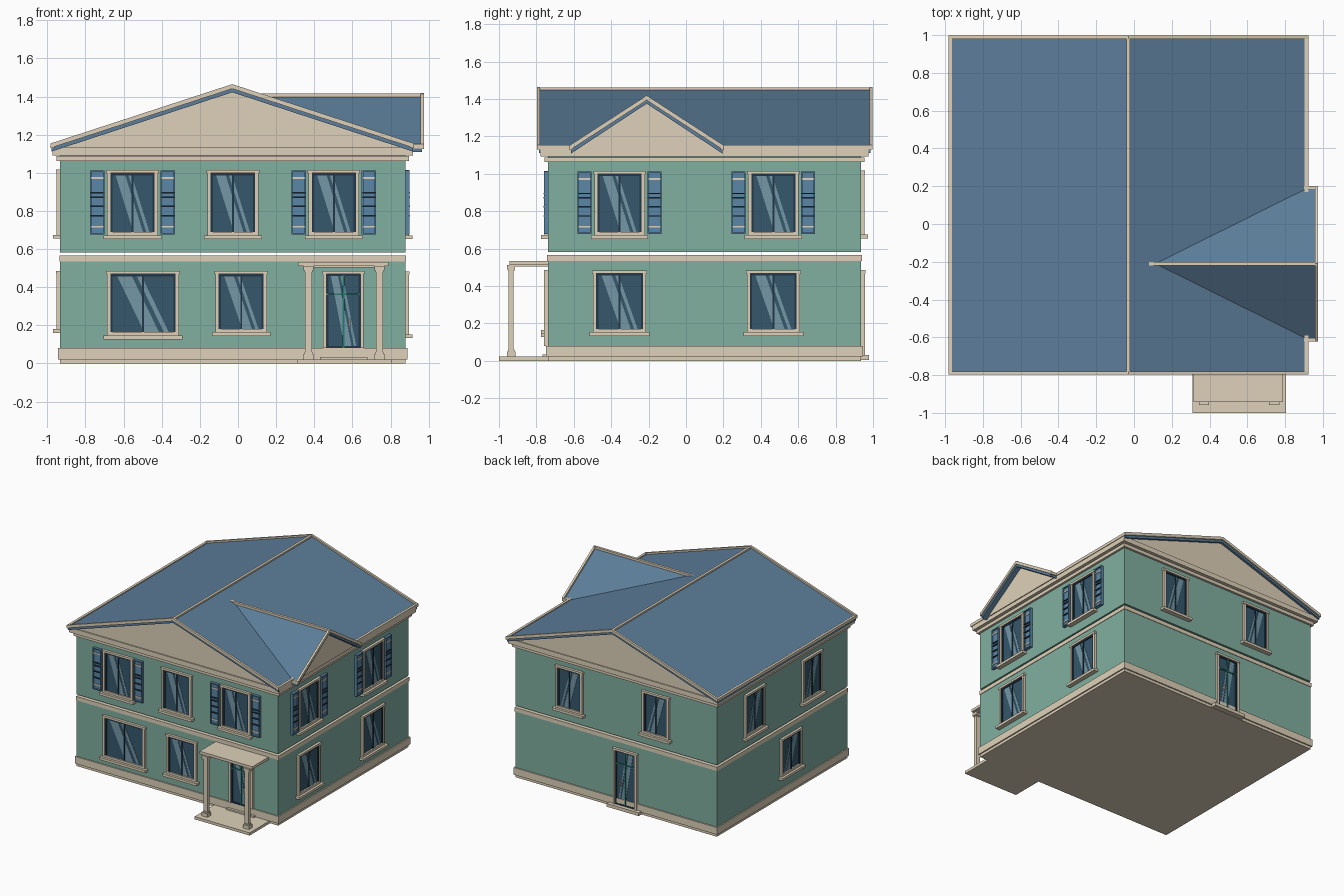
import bpy, bmesh

if "Cube" in bpy.data.objects:
    bpy.data.objects.remove(bpy.data.objects["Cube"])

X0, X1, Y0, Y1 = -0.933, 0.878, -0.738, 0.936      # wall outline


def mat(name, r, g, b):
    m = bpy.data.materials.new(name)
    m.diffuse_color = [(c / 255) ** 2.2 for c in (r, g, b)] + [1]
    m.use_nodes = True
    m.node_tree.nodes["Principled BSDF"].inputs["Base Color"].default_value = m.diffuse_color
    return m


TEAL = mat("teal_wall", 128, 173, 159)
CREAM = mat("cream_trim", 221, 208, 184)
ROOF = mat("roof_blue", 92, 124, 152)
SHUT = mat("shutter_blue", 92, 134, 166)
DARK = mat("dark_frame", 38, 58, 74)
GLASS = mat("glass", 56, 88, 108)
SHINE = mat("glass_shine", 116, 150, 166)
GREEN = mat("door_green", 45, 120, 110)

# local (u, depth, z) to world, one mapping per wall
SIDES = {
    "front": lambda u, d, z: (u, Y0 - d, z),
    "back": lambda u, d, z: (u, Y1 + d, z),
    "left": lambda u, d, z: (X0 - d, u, z),
    "right": lambda u, d, z: (X1 + d, u, z),
}
along_y = lambda u, d, z: (u, d, z)
along_x = lambda u, d, z: (d, u, z)


def solids(name, parts, m, f=along_y):
    """parts: (profile of (u, z) points, depth0, depth1), joined in one object."""
    bm = bmesh.new()
    for prof, d0, d1 in parts:
        a = [bm.verts.new(f(u, d0, z)) for u, z in prof]
        b = [bm.verts.new(f(u, d1, z)) for u, z in prof]
        bm.faces.new(a)
        bm.faces.new(b[::-1])
        for i in range(len(a)):
            j = (i + 1) % len(a)
            bm.faces.new((a[j], a[i], b[i], b[j]))
    bmesh.ops.recalc_face_normals(bm, faces=bm.faces[:])
    me = bpy.data.meshes.new(name)
    bm.to_mesh(me)
    bm.free()
    me.materials.append(m)
    ob = bpy.data.objects.new(name, me)
    bpy.context.collection.objects.link(ob)
    return ob


def rect(u0, u1, z0, z1, d0, d1):
    return ([(u0, z0), (u1, z0), (u1, z1), (u0, z1)], d0, d1)


def ring(u0, u1, z0, z1, w, d0, d1, ear=0.0):
    return [rect(u0, u0 + w, z0, z1 - w, d0, d1), rect(u1 - w, u1, z0, z1 - w, d0, d1),
            rect(u0 + w, u1 - w, z0, z0 + w, d0, d1),
            rect(u0 - ear, u1 + ear, z1 - w, z1, d0, d1 + ear / 2)]


def around(name, z0, z1, g, m):
    solids(name, [rect(X0 - g, X1 + g, z0, z1, Y0 - g, Y1 + g)], m)


def glazing(name, f, u0, u1, z0, z1):
    """Pane with dark frame and two diagonal reflections."""
    solids(name + "_glass", [rect(u0, u1, z0, z1, -0.005, 0.005)], GLASS, f)
    solids(name + "_sash", ring(u0, u1, z0, z1, 0.012, 0, 0.012), DARK, f)
    a, b, w = u0 + 0.012, z0 + 0.012, u1 - u0 - 0.024
    t = z1 - 0.012
    bands = [([(a + p * w, t), (a + q * w, t), (a + (q + .45) * w, b), (a + (p + .45) * w, b)],
              0, 0.007) for p, q in ((0.08, 0.32), (0.40, 0.48))]
    solids(name + "_shine", bands, SHINE, f)


def shutter(name, f, u0, u1, z0, z1):
    solids(name + "_panel", [rect(u0, u1, z0, z1, 0, 0.013)], SHUT, f)
    solids(name + "_border", ring(u0, u1, z0, z1, 0.008, 0, 0.022), SHUT, f)
    solids(name + "_slats", [rect(u0, u1, z0 + k * (z1 - z0), z0 + k * (z1 - z0) + 0.007, 0, 0.023)
                             for k in (0.28, 0.43, 0.57, 0.64)], DARK, f)
    solids(name + "_rails", [rect(u0 + 0.006, u1 - 0.006, z, z + 0.01, 0, 0.018)
                             for z in (z0 + 0.035, z1 - 0.045)], CREAM, f)


def window(side, tag, u0, u1, z0, z1, shutters=False):
    f, name = SIDES[side], f"{side}_window_{tag}"
    glazing(name, f, u0 + 0.016, u1 - 0.016, z0, z1 - 0.016)
    c = (u0 + u1) / 2
    solids(name + "_mullion", [rect(c - .005, c + .005, z0, z1 - .02, 0, 0.012)], DARK, f)
    solids(name + "_casing", ring(u0, u1, z0, z1, 0.017, 0, 0.018, 0.005), CREAM, f)
    solids(name + "_sill", [rect(u0 - .018, u1 + .018, z0 - .02, z0, 0, .037)], CREAM, f)
    if shutters:
        shutter(name + "_shutter_a", f, u0 - .089, u0 - .014, z0 + .005, z1 - .003)
        shutter(name + "_shutter_b", f, u1 + .014, u1 + .089, z0 + .005, z1 - .003)


def door(side, c, z0):
    f, name = SIDES[side], side + "_door"
    glazing(name, f, c - .09, c + .09, z0, 0.47)
    solids(name + "_casing", ring(c - .106, c + .106, z0, .485, .017, 0, .02, .005)[:2] +
           ring(c - .106, c + .106, z0, .485, .017, 0, .02, .005)[3:], CREAM, f)
    solids(name + "_bars", [rect(c - .005, c + .005, z0, .465, 0, .013),
                            rect(c - .088, c + .088, .358, .368, 0, .013)], GREEN, f)
    solids(name + "_handle", [rect(c + .03, c + .038, .19, .235, 0, .022)], CREAM, f)


# storeys, plinth, string course and cornice
around("base_slab", 0, 0.022, 0, CREAM)
around("lower_walls", 0.022, 0.54, 0, TEAL)
around("plinth", 0.022, 0.08, 0.01, CREAM)
around("string_course", 0.535, 0.567, 0.004, CREAM)
around("upper_walls", 0.582, 1.1, 0, TEAL)
around("lower_cornice", 1.062, 1.088, 0.018, CREAM)
around("upper_cornice", 1.092, 1.132, 0.04, CREAM)

# windows and doors
for tag, u0, u1, z0 in (("low_a", -.687, -.31, .147), ("low_b", -.118, .152, .165)):
    window("front", tag, u0, u1, z0, .485)
for tag, u0, u1, s in (("up_a", -.687, -.42, True), ("up_b", -.16, .107, False), ("up_c", .37, .635, True)):
    window("front", tag, u0, u1, .672, 1.015, s)
for i, c in enumerate((-.355, .467)):
    window("right", f"up_{i}", c - .135, c + .135, .672, 1.015, True)
    window("right", f"low_{i}", c - .142, c + .142, .153, .483)
for i, c in enumerate((-.275, .46)):
    window("left", f"up_{i}", c - .125, c + .125, .675, 1.018)
window("left", "low", -.135, .125, .18, .485)
for i, c in enumerate((-.39, .387)):
    window("back", f"up_{i}", c - .12, c + .12, .675, 1.018)
door("front", .553, .08)
door("back", -.117, .03)
solids("back_step", [rect(-.26, .03, .004, .03, 0, .043)], CREAM, SIDES["back"])
solids("front_threshold", [rect(.43, .68, .022, .034, 0, .03)], CREAM, SIDES["front"])

# entrance porch
solids("porch_floor", [rect(.31, .805, 0, .022, -1, Y0)], CREAM)
solids("porch_canopy", [rect(.345, .765, .503, .513, -.93, Y0),
                        rect(.316, .79, .511, .533, -.943, Y0)], CREAM)
for i, x in enumerate((.37, .742)):
    block = lambda w, d, z0, z1: rect(x - w, x + w, z0, z1, -.935 - d, -.935 + d)
    solids(f"porch_column_{i}", [block(.018, .013, .022, .5), block(.026, .023, .022, .05),
                                 block(.022, .018, .05, .06), block(.022, .018, .48, .49),
                                 block(.027, .022, .488, .511)], CREAM)


# roofs: chevron profiles run along an axis
def chevron(a, c, b, ez, rz, t):
    return [(a, ez), (c, rz), (b, ez), (b, ez - t), (c, rz - t), (a, ez - t)]


main = chevron(-.977, -.03, .917, 1.142, 1.452, .03)
rake = chevron(-.983, -.03, .923, 1.154, 1.465, .024)
solids("main_roof", [(main, -.787, .987)], ROOF)
solids("main_rake_trim", [(rake, -.797, -.78), (rake, .98, .997)], CREAM)
solids("main_ridge_cap", [rect(-.04, -.02, 1.44, 1.461, -.79, .99)], CREAM)
solids("main_eave_trim", [rect(-.983, -.963, 1.13, 1.154, -.797, .997),
                          rect(.903, .923, 1.13, 1.154, -.797, .997)], CREAM)
gable = [(-.96, 1.125), (-.03, 1.43), (.9, 1.125)]
solids("gable_walls", [(gable, -.768, -.75), (gable, .95, .968)], CREAM)

side = chevron(-.615, -.21, .195, 1.138, 1.405, .03)
side_rake = chevron(-.622, -.21, .202, 1.152, 1.419, .026)
solids("side_gable_roof", [(side, .11, .965)], ROOF, along_x)
solids("side_rake_trim", [(side_rake, .958, .975)], CREAM, along_x)
solids("side_ridge_cap", [rect(-.22, -.2, 1.395, 1.416, .07, .97)], CREAM, along_x)
solids("side_eave_trim", [rect(-.622, -.605, 1.128, 1.15, .9, .975),
                          rect(.185, .202, 1.128, 1.15, .9, .975)], CREAM, along_x)
solids("side_gable_wall", [([(-.6, 1.125), (-.21, 1.385), (.18, 1.125)], .88, .925)], CREAM, along_x)
